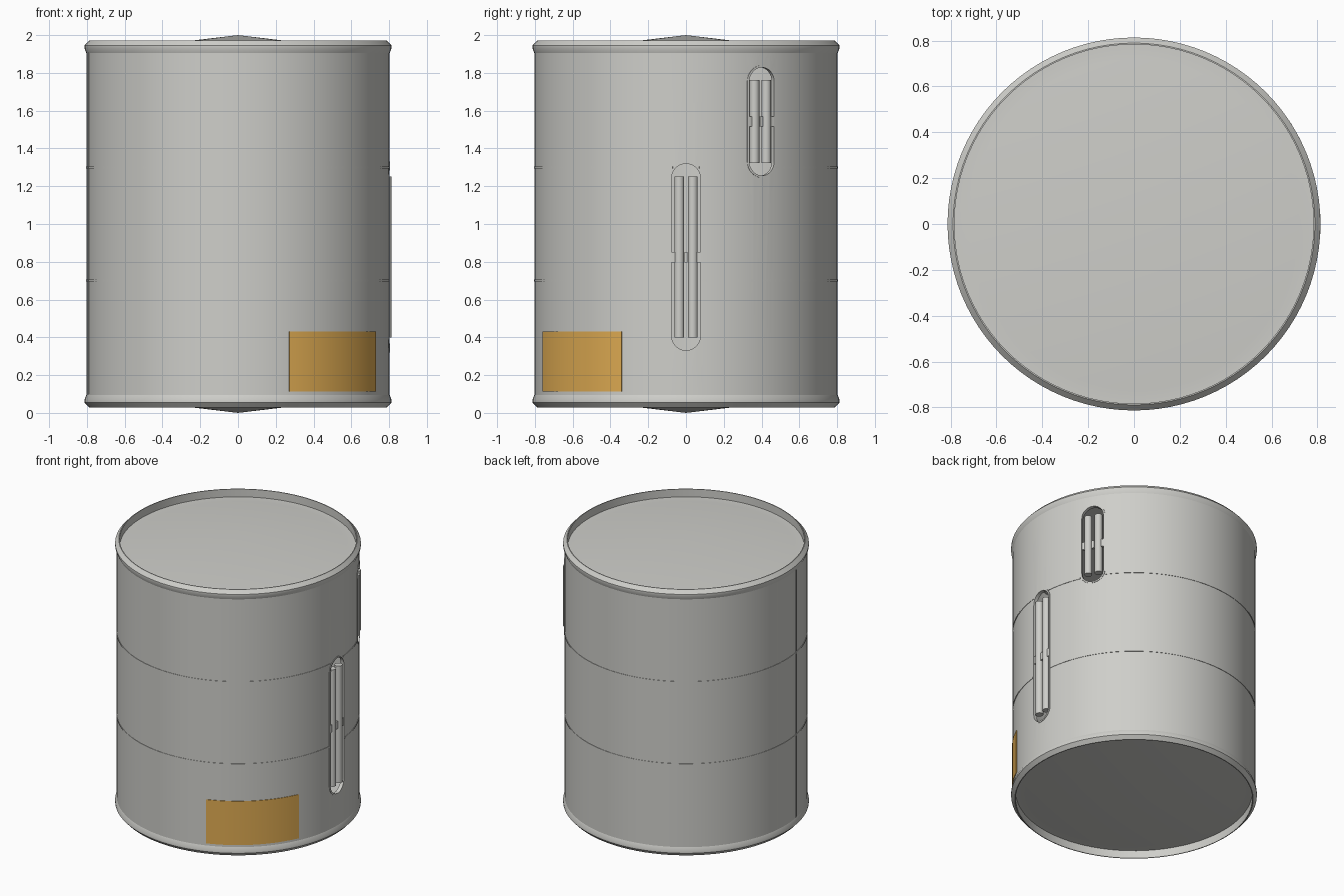
import bpy, bmesh, math
from mathutils import Matrix, Vector

cube = bpy.data.objects.get("Cube")
if cube:
    bpy.data.objects.remove(cube, do_unlink=True)


def material(name, rgb):
    m = bpy.data.materials.new(name)
    m.use_nodes = True
    m.diffuse_color = (*rgb, 1)
    m.node_tree.nodes["Principled BSDF"].inputs["Base Color"].default_value = (*rgb, 1)
    return m


STEEL = material("light_grey_steel", (0.62, 0.62, 0.59))
ORANGE = material("amber_label", (0.74, 0.41, 0.085))
SEGMENTS = 96
WALL = 0.803


def finish(name, bm, mat, angle=0):
    """Turn a bmesh into a smooth object, rotated about the drum axis."""
    bmesh.ops.remove_doubles(bm, verts=bm.verts, dist=1e-5)
    bmesh.ops.recalc_face_normals(bm, faces=bm.faces)
    bm.transform(Matrix.Rotation(angle, 4, 'Z'))
    mesh = bpy.data.meshes.new(name)
    bm.to_mesh(mesh)
    bm.free()
    mesh.materials.append(mat)
    ob = bpy.data.objects.new(name, mesh)
    bpy.context.collection.objects.link(ob)
    return ob


def smooth(ob):
    bpy.ops.object.select_all(action='DESELECT')
    ob.select_set(True)
    bpy.context.view_layer.objects.active = ob
    bpy.ops.object.shade_smooth_by_angle(angle=math.radians(25))


def loft(bm, rings, wrap=False):
    """Join closed rings of points with quads."""
    rows = [[bm.verts.new(p) for p in ring] for ring in rings]
    n = len(rows[0])
    for i in range(len(rows) if wrap else len(rows) - 1):
        a, b = rows[i], rows[(i + 1) % len(rows)]
        for j in range(n):
            k = (j + 1) % n
            bm.faces.new((a[j], a[k], b[k], b[j]))
    return rows


def lathe(name, profile, mat=STEEL, flip=False):
    """Revolve a closed (radius, height) profile; flip mirrors top to bottom."""
    bm = bmesh.new()
    rings = []
    for i in range(SEGMENTS):
        t = 2 * math.pi * i / SEGMENTS
        rings.append([(max(r, 1e-7) * math.cos(t), max(r, 1e-7) * math.sin(t),
                       2 - z if flip else z) for r, z in profile])
    loft(bm, rings, wrap=True)
    return finish(name, bm, mat)


def curved_plate(name, a0, a1, z0, z1, r0, r1, mat):
    """Thin plate wrapped round the drum between two angles in degrees."""
    bm = bmesh.new()
    steps = max(1, round((a1 - a0) / 2.5))
    rings = []
    for i in range(steps + 1):
        t = math.radians(a0 + (a1 - a0) * i / steps)
        rings.append([(r * math.cos(t), r * math.sin(t), z)
                      for r, z in ((r0, z0), (r1, z0), (r1, z1), (r0, z1))])
    rows = loft(bm, rings)
    bm.faces.new(rows[0])
    bm.faces.new(rows[-1])
    ob = finish(name, bm, mat)
    smooth(ob)


def stadium(half, z0, z1, radius, wrap=True):
    """Long rounded outline on the +x side, laid on a cylinder of that radius."""
    pts = []
    for zc, start in ((z1 - half, 0), (z0 + half, math.pi)):
        for i in range(17):
            t = start + math.pi * i / 16
            y = half * math.cos(t)
            x = math.sqrt(radius ** 2 - y * y) if wrap else radius
            pts.append((x, y, zc + half * math.sin(t)))
    return pts


def rod(name, x, y, z0, z1, radius, angle):
    bm = bmesh.new()
    bmesh.ops.create_cone(bm, cap_ends=True, segments=24, radius1=radius, radius2=radius,
                          depth=z1 - z0, matrix=Matrix.Translation((x, y, (z0 + z1) / 2)))
    smooth(finish(name, bm, STEEL, angle))


# Hollow drum wall
wall = lathe("drum_wall", [(WALL, 0.07), (WALL, 1.93), (0.785, 1.93), (0.785, 0.07)])


def gauge(label, degrees, z0, z1):
    """Rounded window through the wall with a frame, two tubes and clips."""
    angle = math.radians(degrees)
    # Window opening
    bm = bmesh.new()
    rows = loft(bm, [stadium(0.081, z0 + 0.006, z1 - 0.006, x, False) for x in (0.6, 1.0)])
    for row in rows:
        bm.faces.new(row)
    cutter = finish("cutter", bm, STEEL, angle)
    cutter.hide_render = True
    mod = wall.modifiers.new("window", 'BOOLEAN')
    mod.operation, mod.solver, mod.object = 'DIFFERENCE', 'EXACT', cutter
    bpy.ops.object.select_all(action='DESELECT')
    bpy.context.view_layer.objects.active = wall
    wall.select_set(True)
    bpy.ops.object.modifier_apply(modifier=mod.name)
    bpy.data.objects.remove(cutter, do_unlink=True)
    # Window frame
    bm = bmesh.new()
    inset = 0.011
    outer = [stadium(0.087, z0, z1, r) for r in (0.78, 0.806)]
    inner = [stadium(0.087 - inset, z0 + inset, z1 - inset, r) for r in (0.806, 0.78)]
    loft(bm, outer + inner, wrap=True)
    smooth(finish(label + "_gauge_frame", bm, STEEL, angle))
    # Sight tubes
    for side, y in (("left", 0.036), ("right", -0.036)):
        rod(f"{label}_gauge_{side}_tube", 0.787, y, z0 + 0.078, z1 - 0.078, 0.026, angle)
    # Clips holding the tubes at mid height
    mid = (z0 + z1) / 2
    for i, y in enumerate((-0.067, 0, 0.067)):
        bm = bmesh.new()
        bmesh.ops.create_cube(bm, size=1)
        bm.transform(Matrix.LocRotScale(Vector((0.79, y, mid)), None, Vector((0.02, 0.018, 0.055))))
        finish(f"{label}_gauge_clip_{i + 1}", bm, STEEL, angle)


gauge("lower", 0, 0.32, 1.33)
gauge("upper", 30, 1.245, 1.84)
smooth(wall)

# Rims and shallow conical ends, mirrored top and bottom
for end, flip in (("top", False), ("bottom", True)):
    smooth(lathe(end + "_rim", [(0.783, 1.9), (0.803, 1.905), (0.813, 1.93), (0.813, 1.945),
                                (0.789, 1.971), (0.783, 1.971)], flip=flip))
    lid = lathe(end + "_lid", [(0, 2), (0.72, 1.914), (0.79, 1.914),
                               (0.79, 1.904), (0.72, 1.904), (0, 1.99)], flip=flip)
    smooth(lid)

# Weld beads round the wall
for name, z in (("lower_weld", 0.7), ("upper_weld", 1.3)):
    if z < 1:
        spans = ((6.3, 353.7),)
    else:
        spans = ((5, 23.7), (36.3, 355))
    for i, (a0, a1) in enumerate(spans):
        curved_plate(f"{name}_{i + 1}", a0, a1, z - 0.005, z + 0.005, 0.798, 0.8055, STEEL)

# Vertical wall seam and wrapped label
curved_plate("vertical_seam", 189.5, 190.4, 0.1, 1.905, 0.798, 0.807, STEEL)
curved_plate("label_plate", -70.3, -25, 0.112, 0.432, 0.801, 0.807, ORANGE)
